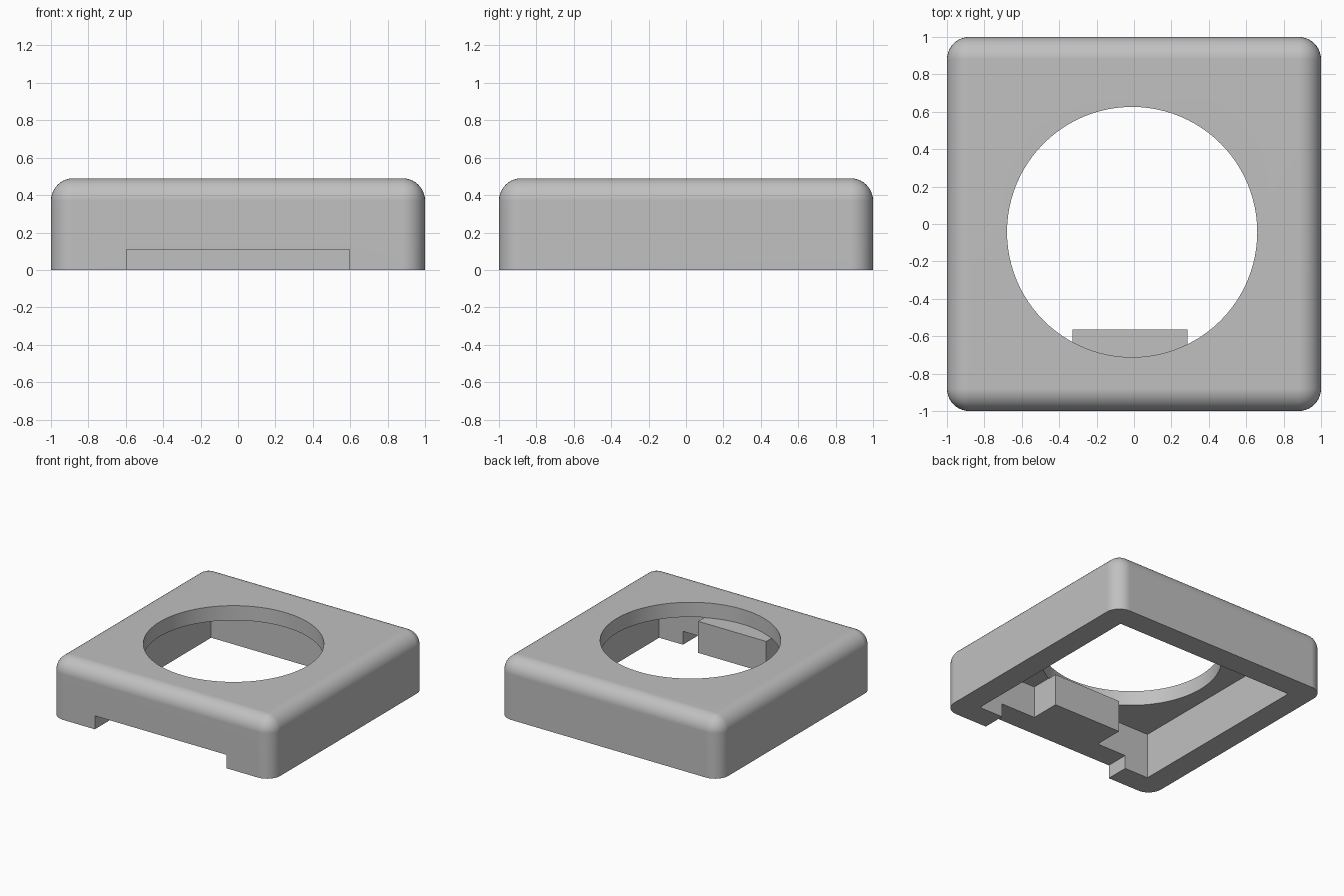
import bpy
import bmesh
from mathutils import Vector

if "Cube" in bpy.data.objects:
    bpy.data.objects.remove(bpy.data.objects["Cube"], do_unlink=True)

# Main dimensions
HEIGHT = 0.49
ROUND = 0.12
CEILING = 0.37
INNER = 0.81
NOTCH_TOP = 0.11

grey = bpy.data.materials.new("mid grey")
grey.use_nodes = True
colour = (0.53, 0.53, 0.53, 1)
grey.diffuse_color = colour
grey.node_tree.nodes["Principled BSDF"].inputs["Base Color"].default_value = colour


def make_object(name, bm):
    mesh = bpy.data.meshes.new(name)
    bm.to_mesh(mesh)
    bm.free()
    mesh.materials.append(grey)
    obj = bpy.data.objects.new(name, mesh)
    bpy.context.collection.objects.link(obj)
    return obj


def box_mesh(low, high):
    low, high = Vector(low), Vector(high)
    bm = bmesh.new()
    bmesh.ops.create_cube(bm, size=1)
    bmesh.ops.scale(bm, vec=high - low, verts=bm.verts)
    bmesh.ops.translate(bm, vec=(low + high) / 2, verts=bm.verts)
    return bm


def combine(target, tool, operation):
    """Apply a boolean with the tool, then discard the tool."""
    bpy.context.view_layer.objects.active = target
    mod = target.modifiers.new(tool.name, 'BOOLEAN')
    mod.operation = operation
    mod.solver = 'EXACT'
    mod.object = tool
    bpy.ops.object.modifier_apply(modifier=mod.name)
    bpy.data.objects.remove(tool, do_unlink=True)


# Outer housing: every edge rounded except those around the base
bm = box_mesh((-1, -1, 0), (1, 1, HEIGHT))
edges = [e for e in bm.edges if max(v.co.z for v in e.verts) > 0.1]
bmesh.ops.bevel(bm, geom=edges, offset=ROUND, offset_type='OFFSET',
                segments=10, profile=0.5, affect='EDGES')
housing = make_object("square_housing", bm)

# Hollow underside
cavity = make_object("cavity_cutter", box_mesh((-INNER, -INNER, -0.2), (INNER, INNER, CEILING)))
combine(housing, cavity, 'DIFFERENCE')

# Inner block hanging from the lid against the front wall
block = make_object("inner_block", box_mesh((-0.33, -0.9, 0.05), (0.285, -0.565, 0.42)))
combine(housing, block, 'UNION')

# Wide notch through the front wall, also trimming the block's base
notch = make_object("notch_cutter", box_mesh((-0.595, -1.2, -0.2), (0.595, -0.5, NOTCH_TOP)))
combine(housing, notch, 'DIFFERENCE')

# Round opening in the lid, stopping at the top of the block
bm = bmesh.new()
bmesh.ops.create_cone(bm, cap_ends=True, segments=96, radius1=0.669, radius2=0.669, depth=0.4)
bmesh.ops.translate(bm, vec=(-0.01, -0.043, CEILING - 0.002 + 0.2), verts=bm.verts)
combine(housing, make_object("opening_cutter", bm), 'DIFFERENCE')

# Smooth rounds, crisp edges
bpy.ops.object.select_all(action='DESELECT')
housing.select_set(True)
bpy.context.view_layer.objects.active = housing
bpy.ops.object.shade_smooth_by_angle(angle=0.6)
weighted = housing.modifiers.new("flat_face_normals", 'WEIGHTED_NORMAL')
weighted.keep_sharp = True
